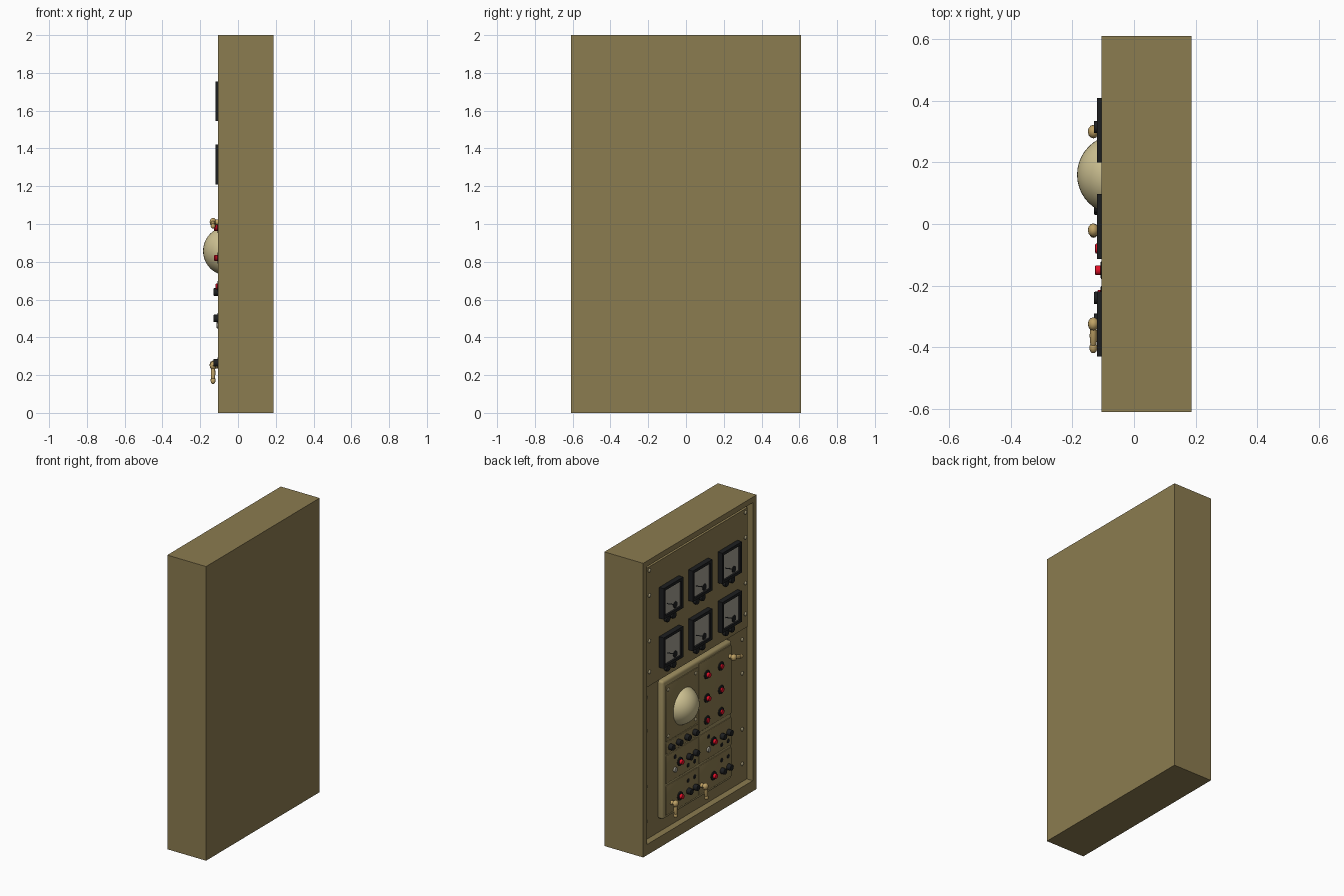
import bpy, bmesh, math
from mathutils import Matrix, Vector

if "Cube" in bpy.data.objects:
    bpy.data.objects.remove(bpy.data.objects["Cube"])


def material(name, rgb):
    m = bpy.data.materials.new(name)
    m.diffuse_color = (*rgb, 1)
    m.use_nodes = True
    m.node_tree.nodes["Principled BSDF"].inputs["Base Color"].default_value = m.diffuse_color
    return m


OLIVE = material("olive_paint", (0.26, 0.20, 0.08))
TAN = material("tan_paint", (0.34, 0.27, 0.115))
CREAM = material("cream_glass", (0.62, 0.54, 0.29))
BRASS = material("brass", (0.52, 0.36, 0.13))
BLACK = material("black_plastic", (0.012, 0.013, 0.014))
RED = material("red_plastic", (0.75, 0.005, 0.02))
GREY = material("dial_grey", (0.36, 0.34, 0.28))
STEEL = material("bolt_metal", (0.36, 0.31, 0.18))


def finish(name, bm, mats, smooth=True):
    bmesh.ops.recalc_face_normals(bm, faces=bm.faces)
    me = bpy.data.meshes.new(name)
    bm.to_mesh(me)
    bm.free()
    ob = bpy.data.objects.new(name, me)
    bpy.context.collection.objects.link(ob)
    for m in mats:
        me.materials.append(m)
    if smooth:
        bpy.ops.object.select_all(action='DESELECT')
        ob.select_set(True)
        bpy.context.view_layer.objects.active = ob
        bpy.ops.object.shade_smooth_by_angle(angle=math.radians(35))
    return ob


def box_mesh(x, y, z):
    bm = bmesh.new()
    bmesh.ops.create_cube(bm, size=1)
    for v in bm.verts:
        v.co = [(a + b) / 2 + c * abs(b - a) for (a, b), c in zip((x, y, z), v.co)]
    return bm


def box(name, x, y, z, mat, bevel=0):
    bm = box_mesh(x, y, z)
    if bevel:
        bmesh.ops.bevel(bm, geom=bm.edges[:], offset=bevel, segments=3,
                        profile=0.5, affect='EDGES')
    return finish(name, bm, [mat], bool(bevel))


def tray_mesh(x, y, z, rim, depth, lift=0, drop=0):
    # box whose -x face is inset and pushed inwards
    bm = box_mesh(x, y, z)
    bm.normal_update()
    face = min(bm.faces, key=lambda f: f.calc_center_median().x)
    bmesh.ops.inset_region(bm, faces=[face], thickness=rim)
    ring = face.verts[:]
    mid = sum(z) / 2
    for v in ring:
        v.co.z += lift if v.co.z < mid else drop
    back = bmesh.ops.extrude_discrete_faces(bm, faces=[face])["faces"][0]
    for v in back.verts:
        v.co.x += depth
    back.material_index = 1
    return bm


def knob(name, y, z, r, x0, x1, mat, sides=20, bevel=0.003):
    # cylinder pointing out along -x
    bm = bmesh.new()
    mtx = Matrix.Translation(((x0 + x1) / 2, y, z)) @ Matrix.Rotation(math.pi / 2, 4, 'Y')
    bmesh.ops.create_cone(bm, cap_ends=True, segments=sides, radius1=r, radius2=r,
                          depth=abs(x1 - x0), matrix=mtx)
    if bevel:
        front = [e for e in bm.edges if all(v.co.x < min(x0, x1) + 1e-5 for v in e.verts)]
        bmesh.ops.bevel(bm, geom=front, offset=bevel, segments=2, profile=0.5, affect='EDGES')
    return finish(name, bm, [mat])


def ball(name, centre, radii, mat, seg=12, rings=8, turn=0):
    bm = bmesh.new()
    mtx = (Matrix.Translation(centre) @ Matrix.Rotation(turn, 4, 'X')
           @ Matrix.Diagonal((*radii, 1)))
    bmesh.ops.create_uvsphere(bm, u_segments=seg, v_segments=rings, radius=1, matrix=mtx)
    return finish(name, bm, [mat])


def button(name, y, z, tip):
    knob(name + "_base", y, z, 0.029, -0.09, -0.108, BLACK)
    knob(name + "_cap", y, z, 0.016, -0.1, tip, RED)


def lever(name, y, z, turn):
    # stem, hub and tapering grip; turn 0 hangs the grip downwards
    knob(name + "_stem", y, z, 0.014, -0.06, -0.13, BRASS, 12)
    ball(name + "_hub", (-0.132, y, z), (0.018, 0.022, 0.022), BRASS)
    d = Vector((0, math.sin(turn), -math.cos(turn)))
    c = Vector((-0.132, y, z)) + d * 0.04
    ball(name + "_grip", c, (0.012, 0.014, 0.05), BRASS, turn=turn)
    ball(name + "_tip", c + d * 0.04, (0.013, 0.014, 0.018), BRASS, turn=turn)


# cabinet with recessed front
finish("cabinet", tray_mesh((-0.105, 0.187), (-0.61, 0.61), (0, 2), 0.06, 0.045,
                            lift=0.03, drop=0.005), [OLIVE, OLIVE], False)

# upper meter panel and panel bolts
box("meter_panel", (-0.085, -0.055), (-0.54, 0.54), (1.125, 1.935), OLIVE)
for s in (-1, 1):
    for z in (1.91, 1.74, 1.43, 1.22):
        ball("panel_bolt", (-0.086, s * 0.516, z), (0.009, 0.013, 0.013), STEEL)
    for z in (1.04, 0.81, 0.43, 0.195):
        ball("lower_bolt", (-0.061, s * 0.516, z), (0.009, 0.013, 0.013), STEEL)

# six meters
for z in (1.65, 1.315):
    for y in (0.305, -0.008, -0.325):
        finish("meter", tray_mesh((-0.12, -0.08), (y - 0.105, y + 0.105),
                                  (z - 0.105, z + 0.105), 0.027, 0.012),
               [BLACK, GREY], False)
        knob("meter_pivot", y - 0.035, z - 0.06, 0.022, -0.105, -0.112, BLACK)
        bm = box_mesh((-0.111, -0.109), (-0.003, 0.003), (0, 0.1))
        bmesh.ops.rotate(bm, verts=bm.verts, cent=(0, 0, 0),
                         matrix=Matrix.Rotation(math.radians(-65), 3, 'X'))
        bmesh.ops.translate(bm, verts=bm.verts, vec=(0, y - 0.035, z - 0.06))
        finish("meter_needle", bm, [BLACK], False)
        for dy in (-0.032, 0.032):
            knob("meter_terminal", y + dy, z - 0.132, 0.022, -0.08, -0.106, BLACK)

# instrument chassis with a raised rim
box("instrument_chassis", (-0.096, -0.04), (-0.36, 0.385), (0.165, 1.105), TAN, 0.016)

# faceplates
plates = {"screen": (0.015, 0.36, 0.685, 1.065), "knob_strip": (0.015, 0.36, 0.6, 0.678),
          "button": (-0.345, 0.003, 0.615, 1.08)}
for i, (y0, y1) in enumerate(((0.015, 0.36), (-0.345, 0.003))):
    plates[f"upper_control_{i}"] = (y0, y1, 0.4, 0.59)
    plates[f"lower_control_{i}"] = (y0, y1, 0.185, 0.385)
for n, (y0, y1, z0, z1) in plates.items():
    box(n + "_plate", (-0.101, -0.09), (y0, y1), (z0, z1), OLIVE, 0.004)
for y in (0.335, 0.04):
    for z in (0.72, 1.035):
        ball("screen_bolt", (-0.1, y, z), (0.007, 0.012, 0.012), STEEL)

# domed screen
ball("domed_screen", (-0.055, 0.16, 0.857), (0.13, 0.13, 0.13), CREAM, 40, 24)

# button grid
for z in (0.98, 0.82, 0.67):
    button("grid_button", -0.08, z, -0.126 if z > 0.7 else -0.116)
    button("grid_button", -0.23, z, -0.118)

# knob row beneath the screen
for y in (0.315, 0.23, 0.14, 0.055):
    knob("row_knob", y, 0.64, 0.02, -0.09, -0.13, BLACK)

# repeated controls on the four lower plates
for dy in (0, -0.36):
    for z in (0.5, 0.265):
        button("control_button", 0.21 + dy, z, -0.126)
        for y in (0.12, 0.05):
            knob("control_knob", y + dy, z, 0.02, -0.09, -0.13, BLACK)
            knob("control_socket", y + dy, z + (-0.06 if z > 0.4 else 0.07), 0.014,
                 -0.09, -0.104, BLACK)
    knob("control_socket", 0.26 + dy, 0.55, 0.014, -0.09, -0.104, BLACK)
    knob("control_dial", 0.265 + dy, 0.465, 0.017, -0.09, -0.113, GREY)

# brass lever latches
lever("left_latch", 0.3, 0.255, 0)
lever("middle_latch", -0.02, 0.25, math.radians(-8))
lever("side_latch", -0.325, 1.01, math.radians(-75))
